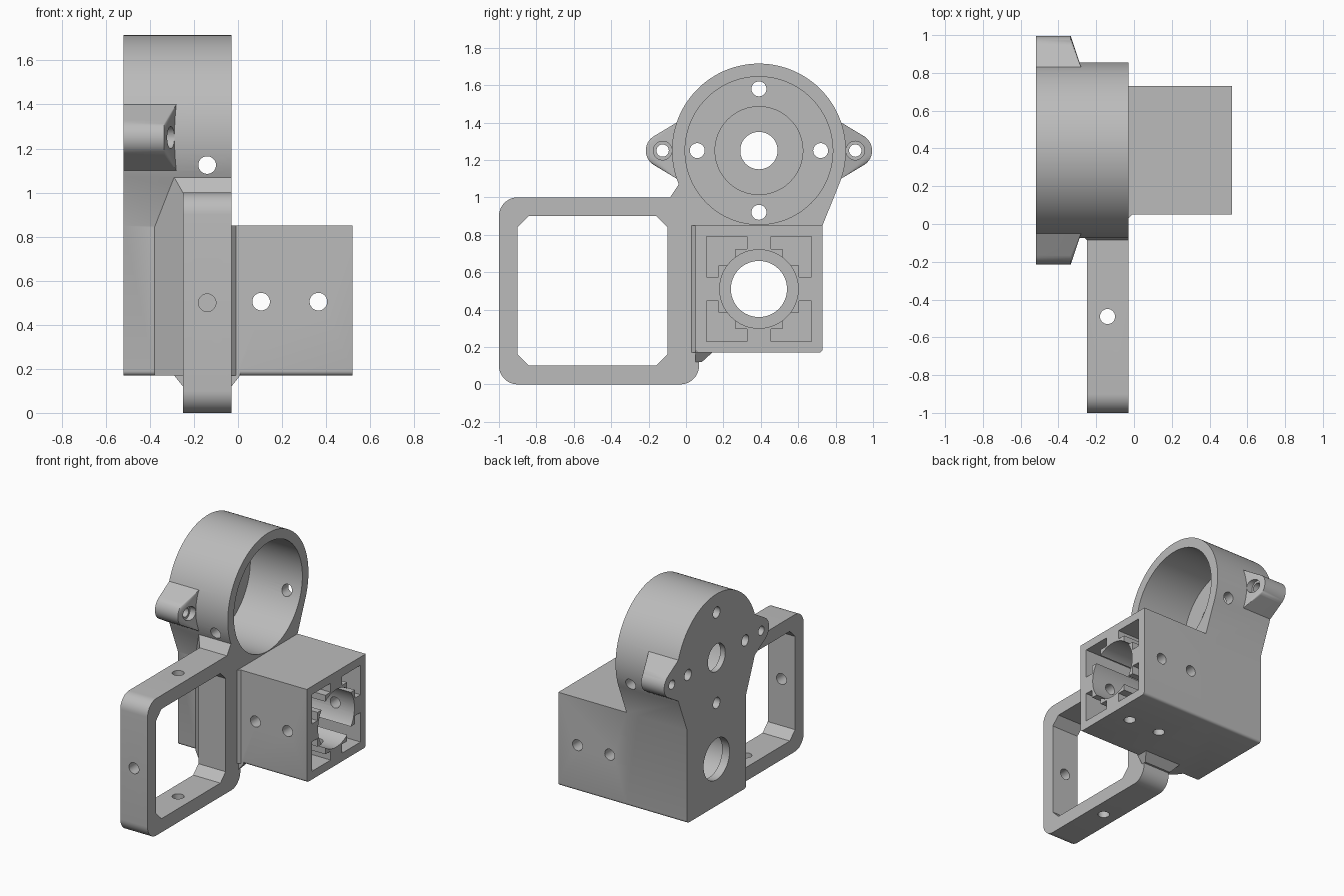
import bpy, bmesh, math
from math import sin, cos, pi

if "Cube" in bpy.data.objects:
    bpy.data.objects.remove(bpy.data.objects["Cube"])

GREY = (0.5, 0.5, 0.5, 1)
plastic = bpy.data.materials.new("grey_plastic")
plastic.use_nodes = True
plastic.diffuse_color = GREY
plastic.node_tree.nodes["Principled BSDF"].inputs["Base Color"].default_value = GREY

BACK, FACE, END = -0.52, -0.03, 0.52      # rear plane, housing mouth, socket end
CY, MOTOR_Z, SOCKET_Z = 0.39, 1.25, 0.51  # shared axis line


def make(name, bm):
    bmesh.ops.recalc_face_normals(bm, faces=bm.faces)
    mesh = bpy.data.meshes.new(name)
    bm.to_mesh(mesh)
    bm.free()
    mesh.materials.append(plastic)
    obj = bpy.data.objects.new(name, mesh)
    bpy.context.collection.objects.link(obj)
    return obj


def extrude_x(name, profile, x0, x1):
    """Prism of a (y, z) outline between two x planes."""
    bm = bmesh.new()
    face = bm.faces.new([bm.verts.new((x0, y, z)) for y, z in profile])
    new = bmesh.ops.extrude_face_region(bm, geom=[face])["geom"]
    bmesh.ops.translate(bm, vec=(x1 - x0, 0, 0),
                        verts=[v for v in new if isinstance(v, bmesh.types.BMVert)])
    return make(name, bm)


def hull(name, points):
    bm = bmesh.new()
    for p in points:
        bm.verts.new(p)
    res = bmesh.ops.convex_hull(bm, input=bm.verts)
    loose = [v for v in bm.verts if not v.link_faces]
    bmesh.ops.delete(bm, geom=loose, context='VERTS')
    return make(name, bm)


def arc(y, z, r, start, end, n):
    steps = [math.radians(start + (end - start) * i / n) for i in range(n + 1)]
    return [(y + r * cos(a), z + r * sin(a)) for a in steps]


def circle(y, z, r, n=48):
    return arc(y, z, r, 0, 360 * (n - 1) / n, n - 1)


def rounded(y0, y1, z0, z1, r, n):
    return (arc(y1 - r, z1 - r, r, 0, 90, n) + arc(y0 + r, z1 - r, r, 90, 180, n)
            + arc(y0 + r, z0 + r, r, 180, 270, n) + arc(y1 - r, z0 + r, r, 270, 360, n))


def bore_x(y, z, r, x0, x1, n=48):
    return extrude_x("bore", circle(y, z, r, n), x0, x1)


def drill(axis, a, b, lo, hi, r=0.04):
    """Round hole along y at (x=a, z=b), or along z at (x=a, y=b)."""
    obj = extrude_x("drill", circle(0, 0, r, 28), lo, hi)
    for v in obj.data.vertices:
        t, u, w = v.co
        v.co = (a + u, t, b + w) if axis == "y" else (a + u, b + w, t)
    bm = bmesh.new()
    bm.from_mesh(obj.data)
    bmesh.ops.recalc_face_normals(bm, faces=bm.faces)
    bm.to_mesh(obj.data)
    bm.free()
    return obj


def boolean(target, tool, mode):
    tool.hide_render = True
    mod = target.modifiers.new(mode, 'BOOLEAN')
    mod.operation, mod.object, mod.solver = mode, tool, 'EXACT'
    bpy.context.view_layer.objects.active = target
    bpy.ops.object.modifier_apply(modifier=mod.name)
    bpy.data.objects.remove(tool)


# Housing drum blending down into the square socket
lower = arc(0.07, 0.19, 0.02, 180, 270, 4) + arc(0.71, 0.19, 0.02, 270, 360, 4)
body = extrude_x("motor_bracket", lower + [(0.73, 0.85)]
                 + arc(CY, MOTOR_Z, 0.465, -22, 202, 72) + [(0.05, 0.85)], BACK, FACE)
solids = [extrude_x("socket", lower + [(0.73, 0.85), (0.05, 0.85)], FACE - 0.1, END)]

# Open side frame with rounded outside and chamfered inside corners
frame = extrude_x("side_frame", rounded(-1, 0.07, 0, 1, 0.1, 10), -0.25, FACE)
boolean(frame, extrude_x("window", rounded(-0.9, -0.1, 0.1, 0.9, 0.06, 1), -0.4, 0.1),
        'DIFFERENCE')
solids.append(frame)

# Sloped gussets joining the frame to the body
solids.append(hull("rear_gusset", [
    (x, y, z) for x, y in ((-0.38, 0.05), (-0.38, 0.1), (-0.25, -0.085), (FACE, -0.085), (FACE, 0.1))
    for z in (0.17, 0.84 if x == -0.38 else 1.0)]
    + [(x, y, 1.07) for x in (-0.29, FACE) for y in (-0.038, 0.05)]))
solids.append(hull("lower_gusset", [
    (x, y, 0.12) for x in (-0.25, FACE) for y in (0.05, 0.085)]
    + [(x, y, z) for x in (-0.29, 0.01) for y in (0.05, 0.14) for z in (0.17, 0.19)]))
solids.append(hull("front_gusset", [
    (x, y, z) for x, y in ((FACE, 0.03), (FACE, 0.07), (-0.01, 0.05), (-0.01, 0.07))
    for z in (0.17, 0.85)]))

# Screw ears on both sides of the drum
for side in (-1, 1):
    y = CY + side * 0.515
    web = [(x, CY + side * d, MOTOR_Z + dz) for x in (BACK, -0.28)
           for d in (0.39, 0.44) for dz in (-0.15, 0.15)]
    rim = [(x, *p) for x in (BACK, -0.335) for p in circle(y, MOTOR_Z, 0.09, 40)]
    solids.append(hull("ear", rim + web))
for part in solids:
    boolean(body, part, 'UNION')

# Motor pocket, centring recess, shaft and mounting holes
cuts = [bore_x(CY, MOTOR_Z, 0.395, -0.45, 0.1, 96),
        bore_x(CY, MOTOR_Z, 0.235, -0.48, -0.4),
        bore_x(CY, MOTOR_Z, 0.1, -0.6, -0.4)]
for k in range(4):
    cuts.append(bore_x(CY + 0.33 * cos(k * pi / 2), MOTOR_Z + 0.33 * sin(k * pi / 2),
                       0.04, -0.6, -0.4, 28))

# Slotted socket: four corner pockets around a stepped bore
cuts += [bore_x(CY, SOCKET_Z, 0.21, -0.46, 0.6, 64), bore_x(CY, SOCKET_Z, 0.15, -0.6, -0.4, 64)]
half = [(0.28, 0.28), (0.065, 0.28), (0.065, 0.215), (0.125, 0.215), (0.125, 0.125)]
corner = half + [(v, u) for u, v in reversed(half[1:-1])]
corner.insert(5, (0.165, 0.125))
for sy in (-1, 1):
    for sz in (-1, 1):
        cuts.append(extrude_x("pocket", [(CY + sy * u, SOCKET_Z + sz * v) for u, v in corner],
                              FACE, 0.6))

# Ear screw holes with clearance for the screw heads
for side in (-1, 1):
    y = CY + side * 0.515
    cuts += [bore_x(y, MOTOR_Z, 0.033, -0.6, -0.2, 28), bore_x(y, MOTOR_Z, 0.05, -0.335, -0.2, 28)]

# Cross holes through drum, frame and socket
cuts += [drill("y", -0.14, 1.125, -0.3, 1.1), drill("y", -0.14, 0.5, -1.1, -0.8),
         drill("z", -0.14, -0.49, -0.1, 1.1)]
for x in (0.105, 0.365):
    cuts += [drill("y", x, 0.505, -0.05, 0.9), drill("z", x, CY, 0.1, 0.4)]
for cut in cuts:
    boolean(body, cut, 'DIFFERENCE')

bpy.ops.object.select_all(action='DESELECT')
body.select_set(True)
bpy.context.view_layer.objects.active = body
bpy.ops.object.shade_smooth_by_angle(angle=math.radians(28))
